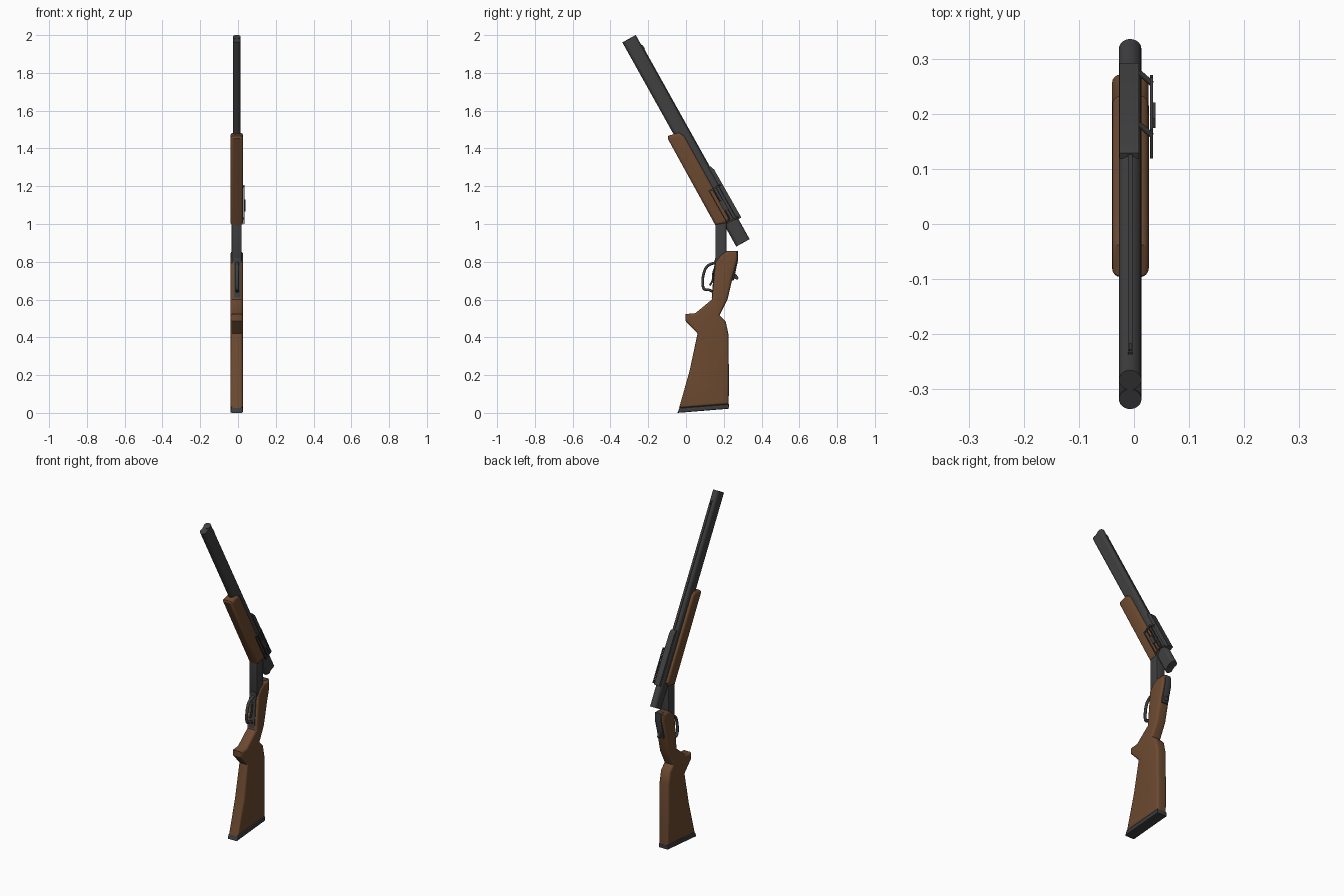
import bpy, bmesh, math
from mathutils import Vector, Matrix

if "Cube" in bpy.data.objects:
    bpy.data.objects.remove(bpy.data.objects["Cube"])

CX = -0.007  # the long parts share this centre plane


def mat(name, rgb):
    m = bpy.data.materials.new(name)
    m.diffuse_color = (*rgb, 1)
    m.use_nodes = True
    m.node_tree.nodes["Principled BSDF"].inputs["Base Color"].default_value = m.diffuse_color
    return m


WOOD = mat("brown_wood", (0.15, 0.068, 0.03))
METAL = mat("dark_metal", (0.05, 0.05, 0.051))
RUBBER = mat("dark_rubber", (0.045, 0.046, 0.05))


def finish(ob, material, angle=35):
    ob.data.materials.append(material)
    bpy.ops.object.select_all(action='DESELECT')
    ob.select_set(True)
    bpy.context.view_layer.objects.active = ob
    bpy.ops.object.shade_smooth_by_angle(angle=math.radians(angle))
    return ob


def from_bm(name, bm, material):
    bmesh.ops.recalc_face_normals(bm, faces=bm.faces[:])
    me = bpy.data.meshes.new(name)
    bm.to_mesh(me)
    bm.free()
    ob = bpy.data.objects.new(name, me)
    bpy.context.collection.objects.link(ob)
    return finish(ob, material)


def prism(name, profile, x0, x1, material, bevel=0.0, seg=4):
    """Side profile in (y, z) pushed across x, with rounded rims."""
    bm = bmesh.new()
    face = bm.faces.new([bm.verts.new((x0, y, z)) for y, z in profile])
    ext = bmesh.ops.extrude_face_region(bm, geom=[face])
    bmesh.ops.translate(bm, vec=(x1 - x0, 0, 0),
                        verts=[g for g in ext["geom"] if isinstance(g, bmesh.types.BMVert)])
    if bevel:
        rims = [e for e in bm.edges if abs(e.verts[0].co.x - e.verts[1].co.x) < 1e-6]
        bmesh.ops.bevel(bm, geom=rims, offset=bevel, segments=seg,
                        profile=0.5, affect='EDGES')
    return from_bm(name, bm, material)


# Tilted barrel frame: s runs from muzzle to breech, t points to the rear
MUZZLE = Vector((-0.3015, 1.981))
D = Vector((0.487, -0.873))
N = Vector((0.873, 0.487))


def P(s, t):
    return tuple(MUZZLE + D * s + N * t)


def slab(name, s0, s1, t0, t1, x0, x1, material=METAL, bevel=0.0):
    return prism(name, [P(s0, t0), P(s1, t0), P(s1, t1), P(s0, t1)],
                 x0, x1, material, bevel, 2)


def tube(name, points, radius, material=METAL, order=3):
    cu = bpy.data.curves.new(name, 'CURVE')
    cu.dimensions = '3D'
    cu.bevel_depth = radius
    cu.bevel_resolution = 2
    cu.use_fill_caps = True
    sp = cu.splines.new('NURBS' if order > 2 else 'POLY')
    sp.points.add(len(points) - 1)
    for p, co in zip(sp.points, points):
        p.co = (*co, 1)
    if order > 2:
        sp.use_endpoint_u = True
        sp.order_u = order
        sp.resolution_u = 6
    ob = bpy.data.objects.new(name, cu)
    bpy.context.collection.objects.link(ob)
    bpy.ops.object.select_all(action='DESELECT')
    ob.select_set(True)
    bpy.context.view_layer.objects.active = ob
    bpy.ops.object.convert(target='MESH')
    return finish(bpy.context.object, material, 50)


# Two stacked barrels with a web between them
LENGTH = 1.238
rot = Vector((0, 0, 1)).rotation_difference(Vector((0, -D.x, -D.y))).to_matrix().to_4x4()
for name, t in (("lower_barrel", -0.02), ("upper_barrel", 0.02)):
    bm = bmesh.new()
    y, z = P(LENGTH / 2, t)
    bmesh.ops.create_cone(bm, cap_ends=True, segments=24, radius1=0.0205, radius2=0.0205,
                          depth=LENGTH, matrix=Matrix.Translation((CX, y, z)) @ rot)
    from_bm(name, bm, METAL)
slab("barrel_web", 0.003, LENGTH - 0.003, -0.02, 0.02, CX - 0.02, CX + 0.02)

# Sighting rib, front bead and rear rail
slab("top_rib", 0.06, 0.82, 0.036, 0.044, CX - 0.004, CX + 0.004)
slab("front_bead", 0.065, 0.09, 0.04, 0.047, CX - 0.002, CX + 0.002)
prism("rear_rail", [P(0.80, 0.036), P(1.117, 0.036), P(1.117, 0.058), P(0.825, 0.056), P(0.80, 0.047)],
      CX - 0.019, CX + 0.016, METAL)

# Wooden fore-end
prism("fore_end", [P(0.562, -0.079), P(0.55, -0.07), P(0.563, -0.012), P(0.59, 0.004),
                   P(1.092, 0.004), P(1.105, -0.026), P(1.086, -0.082)],
      -0.040, 0.027, WOOD, 0.016)

# Side holder: open frame on slanted brackets
for i, t in enumerate((-0.022, -0.002, 0.018, 0.034)):
    slab(f"holder_rail_{i}", 0.91, 1.11, t - 0.0025, t + 0.0025, 0.029, 0.035)
for i, s in enumerate((0.912, 1.106)):
    slab(f"holder_end_{i}", s - 0.004, s + 0.004, -0.025, 0.037, 0.029, 0.035)
    prism_pts = [(0.010, *P(s, 0.044)), (0.032, *P(s, 0.022))]
    tube(f"holder_bracket_{i}", prism_pts, 0.005, order=2)
slab("holder_knob", 0.985, 1.045, -0.004, 0.016, 0.033, 0.039)

# Receiver block and belly plate
prism("receiver", [(0.156, 1.02), (0.214, 1.02), (0.214, 0.80), (0.20, 0.70), (0.156, 0.78)],
      -0.034, 0.019, METAL, 0.004, 2)
prism("belly_plate", [(0.153, 0.82), (0.18, 0.82), (0.17, 0.62), (0.136, 0.61)],
      CX - 0.015, CX + 0.021, METAL, 0.003, 2)

# Stock with grip and butt
prism("stock", [(0.272, 0.856), (0.214, 0.856), (0.182, 0.835), (0.156, 0.80), (0.137, 0.60),
                (0.05, 0.528), (-0.003, 0.523), (-0.003, 0.487), (0.061, 0.42), (0.0185, 0.22),
                (-0.037, 0.025), (0.226, 0.045), (0.227, 0.18), (0.225, 0.415), (0.21, 0.484),
                (0.178, 0.516), (0.22, 0.60), (0.25, 0.73), (0.272, 0.81)],
      -0.040, 0.026, WOOD, 0.015)
prism("butt_pad", [(-0.045, 0.0), (0.226, 0.022), (0.227, 0.046), (-0.035, 0.026)],
      -0.040, 0.026, RUBBER, 0.006, 2)

# Rear tang and opening lever
prism("tang", [(0.24, 0.858), (0.275, 0.858), (0.276, 0.81), (0.252, 0.70), (0.225, 0.70)],
      CX - 0.02, CX + 0.02, METAL, 0.004, 2)
prism("opening_lever", [(0.25, 0.745), (0.265, 0.735), (0.278, 0.715), (0.272, 0.704), (0.245, 0.715)],
      CX - 0.007, CX + 0.007, METAL, 0.002, 2)

# Trigger guard and trigger
guard = [(0.16, 0.795), (0.115, 0.79), (0.088, 0.73), (0.088, 0.65), (0.125, 0.655), (0.15, 0.635)]
g = tube("trigger_guard", [(0, y, z) for y, z in guard], 0.007)
g.scale.x = 1.3
g.location.x = CX + 0.003
for i, dz in enumerate((0.0,)):
    tube("trigger", [(CX, 0.155, 0.77), (CX, 0.14, 0.74), (CX, 0.145, 0.70), (CX, 0.125, 0.675)], 0.005)
